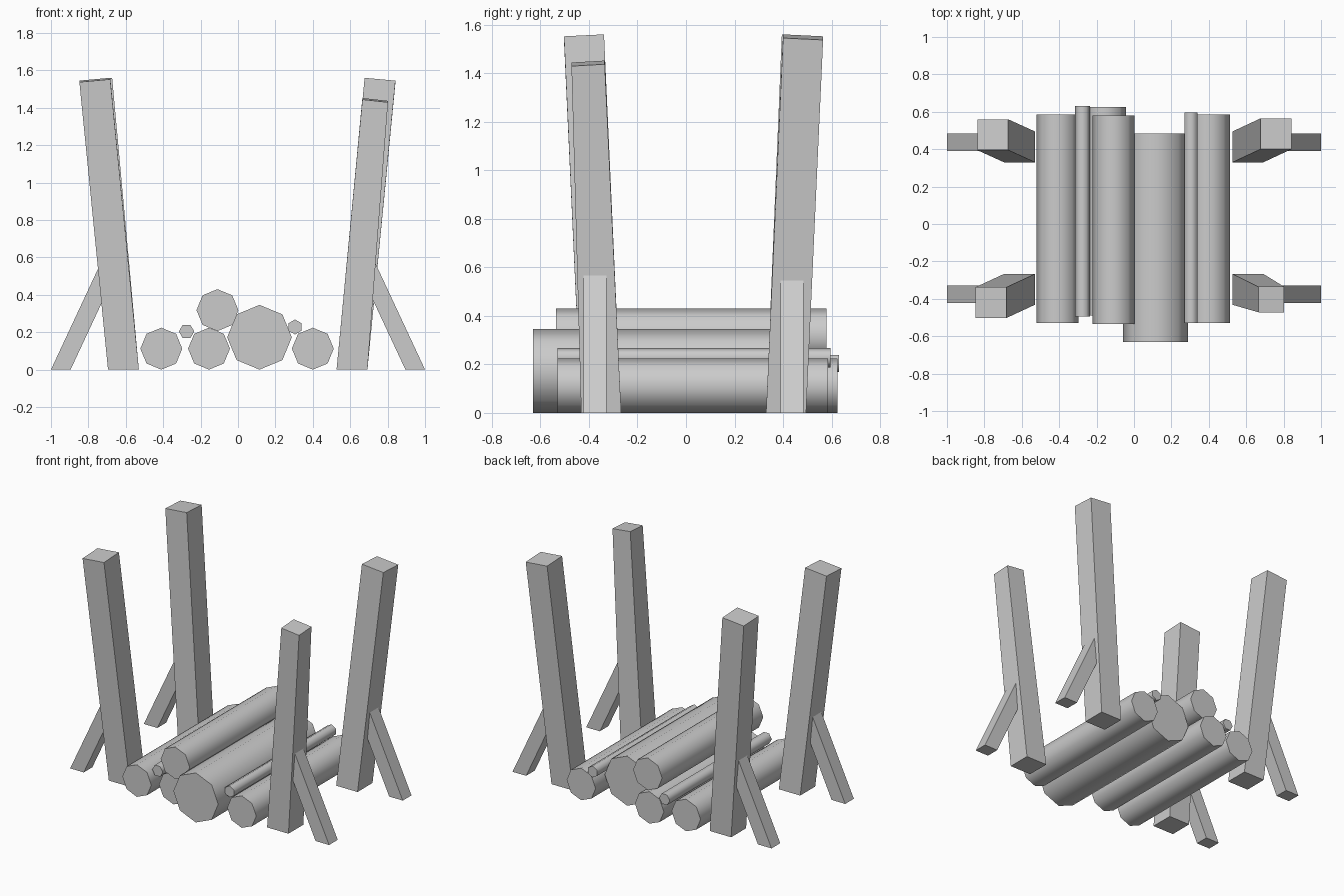
import bpy
import bmesh
from math import cos, sin, pi

cube = bpy.data.objects.get("Cube")
if cube:
    bpy.data.objects.remove(cube, do_unlink=True)

GREY = (0.6, 0.6, 0.6, 1)
grey = bpy.data.materials.new("plain grey wood")
grey.use_nodes = True
grey.diffuse_color = GREY
grey.node_tree.nodes["Principled BSDF"].inputs["Base Color"].default_value = GREY


def loft(name, start, end, smooth=False):
    """Bridge two matching rings of points and cap both ends."""
    bm = bmesh.new()
    a = [bm.verts.new(p) for p in start]
    b = [bm.verts.new(p) for p in end]
    bm.faces.new(a)
    bm.faces.new(b)
    n = len(a)
    for i in range(n):
        j = (i + 1) % n
        bm.faces.new((a[i], a[j], b[j], b[i])).smooth = smooth
    bmesh.ops.recalc_face_normals(bm, faces=bm.faces)
    mesh = bpy.data.meshes.new(name)
    bm.to_mesh(mesh)
    bm.free()
    mesh.materials.append(grey)
    obj = bpy.data.objects.new(name, mesh)
    bpy.context.collection.objects.link(obj)


def log(name, x, z, radius, front, back, sides=8, turn=0.0):
    def ring(y):
        angles = [turn + 2 * pi * i / sides for i in range(sides)]
        return [(x + radius * cos(t), y, z + radius * sin(t)) for t in angles]
    loft(name, ring(front), ring(back), smooth=True)


def post(name, sx, sy, base, top, size, height):
    """Leaning post; base and top are the inner corners, measured outward."""
    def ring(corner, width, z, drop_x=0.0, drop_y=0.0):
        offsets = ((0, 0), (1, 0), (1, 1), (0, 1))
        return [(sx * (corner[0] + u * width), sy * (corner[1] + v * width),
                 z - u * drop_x - v * drop_y) for u, v in offsets]
    loft(name, ring(base, 0.165, 0), ring(top, size, height, 0.015, 0.008))


def brace(name, sx, y0, y1):
    """Slanted prop that ends inside its post."""
    def ring(inner, z):
        return [(sx * x, y, z) for x, y in
                ((inner, y0), (inner + 0.105, y0), (inner + 0.105, y1), (inner, y1))]
    loft(name, ring(0.895, 0), ring(0.615, 0.6))


# Stacked logs
log("left_outer_log", 0.4, 0.112, 0.112, -0.53, 0.585)
log("thick_log", 0.115, 0.173, 0.173, -0.63, 0.485)
log("inner_log", -0.155, 0.112, 0.112, -0.49, 0.625)
log("right_outer_log", -0.41, 0.112, 0.112, -0.53, 0.585)
log("upper_log", -0.11, 0.318, 0.112, -0.535, 0.58)

# Thin six-sided sticks lying in the gaps
log("right_stick", -0.275, 0.204, 0.041, -0.495, 0.63, 6)
log("left_stick", 0.305, 0.228, 0.04, -0.53, 0.595, 6, pi / 6)

# Corner posts; the front left one is shorter and thinner at the top
post("front_left_post", 1, -1, (0.527, 0.267), (0.665, 0.335), 0.137, 1.452)
post("front_right_post", -1, -1, (0.53, 0.267), (0.683, 0.338), 0.165, 1.56)
post("back_left_post", 1, 1, (0.527, 0.33), (0.677, 0.4), 0.165, 1.56)
post("back_right_post", -1, 1, (0.53, 0.33), (0.673, 0.395), 0.165, 1.56)

# Props on the outside of each post
for side, sx in (("left", 1), ("right", -1)):
    brace("front_" + side + "_brace", sx, -0.423, -0.328)
    brace("back_" + side + "_brace", sx, 0.389, 0.485)
